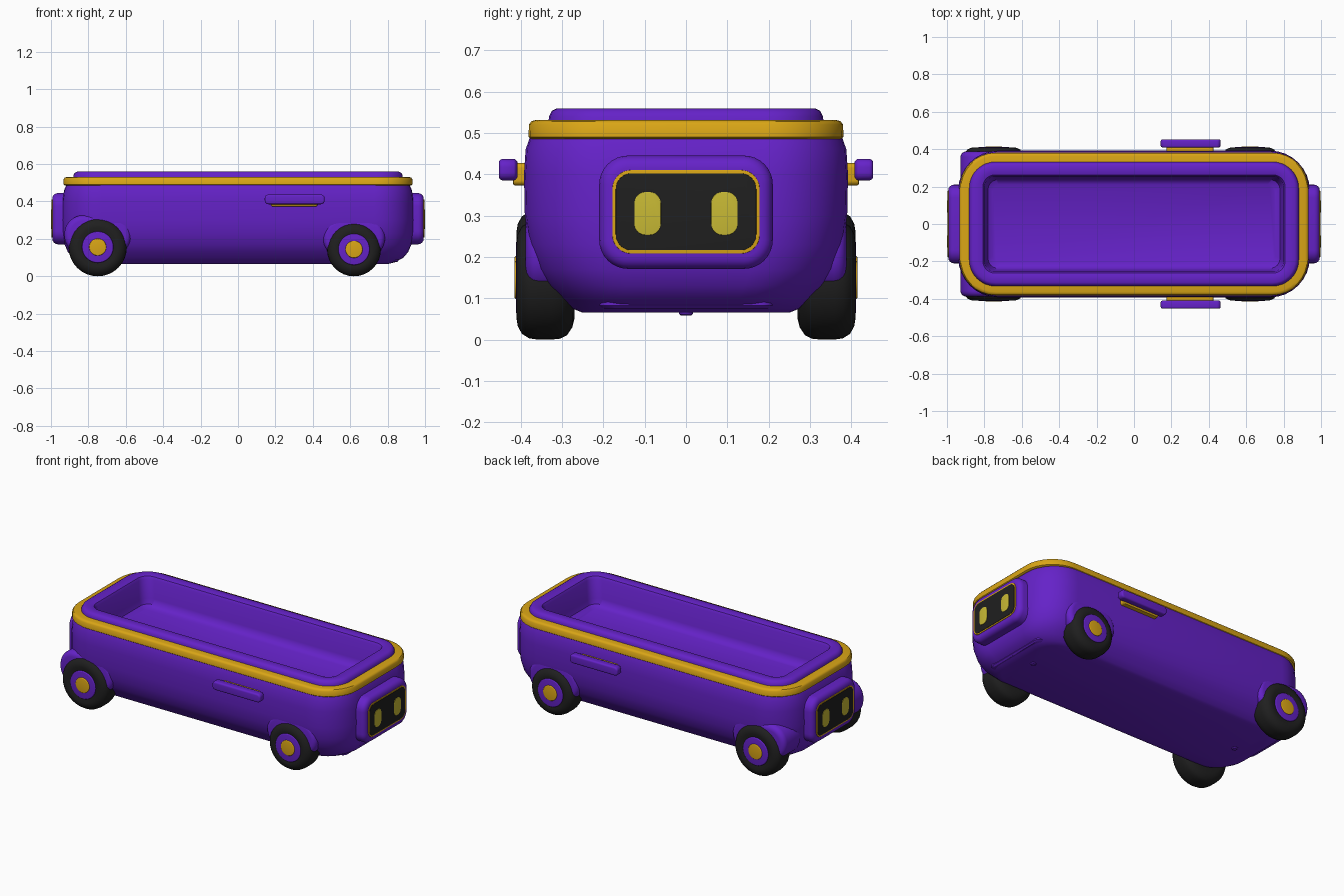
import bpy, bmesh, math
from mathutils import Matrix, Vector


def material(name, rgb):
    m = bpy.data.materials.new(name)
    m.diffuse_color = (*rgb, 1)
    return m


PURPLE = material("purple", (0.13, 0.016, 0.58))
YELLOW = material("golden yellow", (0.70, 0.38, 0.008))
BLACK = material("black", (0.014, 0.014, 0.014))
EYE = material("pale yellow", (0.58, 0.49, 0.035))

UP = Matrix.Identity(3)
END = Matrix(((0, 0, 1), (1, 0, 0), (0, 1, 0)))    # sections: y, z; stacked along x
SIDE = Matrix(((0, 1, 0), (0, 0, 1), (1, 0, 0)))   # sections: z, x; stacked along y
TURN = Matrix.Rotation(math.pi, 3, 'Z')


def rounded_rect(a, b, r, n=8):
    pts = []
    for k, (sx, sy) in enumerate(((1, 1), (-1, 1), (-1, -1), (1, -1))):
        for i in range(n + 1):
            t = math.pi / 2 * (k + i / n)
            pts.append((sx * (a - r) + r * math.cos(t), sy * (b - r) + r * math.sin(t)))
    return pts


def loft(name, mat, sections, basis=UP, at=(0, 0, 0), start=True, end=True, angle=38):
    """Skin over rounded rectangles given as (depth, half a, half b, corner radius)."""
    bm = bmesh.new()
    rings = [[bm.verts.new(basis @ Vector((p, q, d)) + Vector(at)) for p, q in rounded_rect(a, b, r)]
             for d, a, b, r in sections]
    n = len(rings[0])
    for lo, hi in zip(rings, rings[1:]):
        for j in range(n):
            k = (j + 1) % n
            bm.faces.new((lo[j], lo[k], hi[k], hi[j]))
    if start:
        bm.faces.new(rings[0][::-1])
    if end:
        bm.faces.new(rings[-1])
    bmesh.ops.remove_doubles(bm, verts=bm.verts, dist=1e-5)
    me = bpy.data.meshes.new(name)
    bm.to_mesh(me)
    bm.free()
    me.materials.append(mat)
    for p in me.polygons:
        p.use_smooth = True
    me.set_sharp_from_angle(angle=math.radians(angle))
    ob = bpy.data.objects.new(name, me)
    bpy.context.collection.objects.link(ob)
    return ob


def pad(d0, d1, a, b, r, e):
    """Sections of a block whose outer edge is rounded by e."""
    out = [(d0, a, b, r)]
    for i in range(5):
        t = math.pi / 2 * i / 4
        s = e * (1 - math.cos(t))
        out.append((d1 - e + e * math.sin(t), a - s, b - s, max(r - s, 0.002)))
    return out


# Hull with a tucked-in underside
loft("body", PURPLE, [
    (0.065, 0.80, 0.25, 0.12), (0.075, 0.84, 0.275, 0.14), (0.10, 0.885, 0.30, 0.17),
    (0.13, 0.910, 0.332, 0.19), (0.17, 0.927, 0.358, 0.20), (0.23, 0.938, 0.380, 0.21),
    (0.30, 0.940, 0.390, 0.21), (0.40, 0.938, 0.392, 0.21), (0.46, 0.930, 0.388, 0.20),
    (0.488, 0.918, 0.378, 0.19)], end=False)

# Golden band around the top
loft("trim_band", YELLOW, [
    (0.485, 0.900, 0.360, 0.17), (0.485, 0.926, 0.376, 0.19), (0.490, 0.932, 0.381, 0.19),
    (0.520, 0.932, 0.380, 0.19), (0.528, 0.926, 0.374, 0.185), (0.531, 0.915, 0.364, 0.18),
    (0.531, 0.870, 0.320, 0.13)], start=False, end=False)

# Raised rim and hollow cargo tray
loft("tray", PURPLE, [
    (0.520, 0.882, 0.334, 0.14), (0.540, 0.880, 0.331, 0.14), (0.553, 0.873, 0.325, 0.135),
    (0.559, 0.860, 0.313, 0.12), (0.559, 0.825, 0.280, 0.08), (0.554, 0.808, 0.263, 0.065),
    (0.540, 0.800, 0.255, 0.06), (0.430, 0.790, 0.247, 0.06), (0.400, 0.780, 0.236, 0.05),
    (0.385, 0.755, 0.212, 0.04)], start=False)

# Face panel with screen and eyes at both ends
for label, turn in (("front", UP), ("rear", TURN)):
    b, s = turn @ END, (1 if label == "front" else -1)
    loft(label + "_face_panel", PURPLE, pad(0.88, 0.993, 0.21, 0.137, 0.07, 0.03), b, (0, 0, 0.308))
    loft(label + "_screen_rim", YELLOW, pad(0.988, 0.996, 0.178, 0.101, 0.045, 0.001), b, (0, 0, 0.309))
    loft(label + "_screen", BLACK, pad(0.990, 0.998, 0.170, 0.093, 0.038, 0.001), b, (0, 0, 0.309))
    for side, y in (("left", 0.093), ("right", -0.093)):
        loft(f"{label}_{side}_eye", EYE, pad(0.993, 1.0, 0.032, 0.052, 0.027, 0.001), b, (0, y, 0.305))

# Wheels, hubs, fenders and side handles, one set per side
for side, turn, s in (("left", TURN.inverted() @ TURN, 1), ("right", TURN, -1)):
    b = turn @ SIDE
    for end, x, r in (("rear", -0.75, 0.156), ("front", 0.62, 0.144)):
        at = (x, 0, r)
        name = f"{end}_{side}_"
        tyre = [(0.270, r - 0.05)]
        for d, inset in ((0.275, 0.03), (0.288, 0.010), (0.305, 0.002), (0.325, 0), (0.360, 0),
                         (0.380, 0.003), (0.397, 0.014), (0.407, 0.032), (0.410, 0.050), (0.405, 0.066)):
            tyre.append((d, r - inset))
        loft(name + "wheel", BLACK, [(d, q, q, q) for d, q in tyre], b, at)
        loft(name + "hub", PURPLE, pad(0.39, 0.411, 0.084, 0.084, 0.084, 0.006), b, at)
        loft(name + "hub_cap", YELLOW, pad(0.39, 0.415, 0.046, 0.046, 0.046, 0.005), b, at)
        loft(name + "fender", PURPLE, pad(0.24, 0.388, 0.105, r + 0.022, 0.10, 0.03), b, (x, 0, r + 0.065))
    loft(side + "_handle_mount", YELLOW, pad(0.37, 0.418, 0.027, 0.125, 0.012, 0.004), b, (0.30, 0, 0.400))
    loft(side + "_handle", PURPLE,
         [(0.408, 0.019, 0.150, 0.015), (0.413, 0.025, 0.158, 0.02)]
         + pad(0.416, 0.453, 0.026, 0.160, 0.02, 0.010), b, (0.303, 0, 0.411))

# Skid plate and small bolts beneath
loft("skid_plate", PURPLE, [(0.075, 0.08, 0.20, 0.03), (0.082, 0.088, 0.21, 0.03), (0.13, 0.088, 0.21, 0.03)],
     UP, (0.77, 0, 0))
for name, x in (("front_bolt", 0.72), ("rear_bolt", -0.72)):
    loft(name, PURPLE, [(0.058, 0.012, 0.012, 0.012), (0.062, 0.017, 0.017, 0.017), (0.08, 0.017, 0.017, 0.017)],
         UP, (x, 0, 0))
